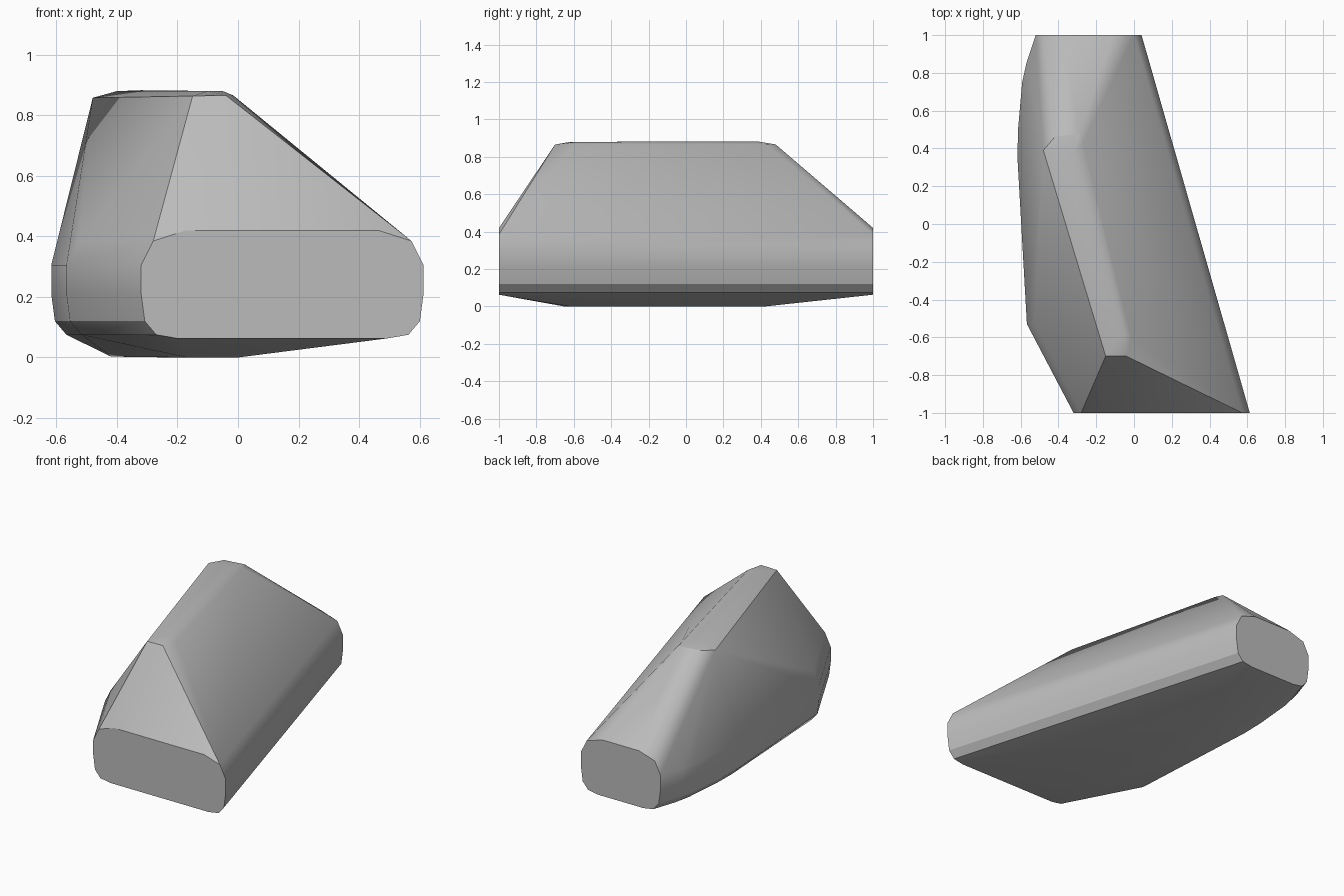
import bpy, bmesh
from math import radians

cube = bpy.data.objects.get("Cube")
if cube:
    bpy.data.objects.remove(cube, do_unlink=True)

# Plain grey finish
grey = bpy.data.materials.new("plain_grey")
grey.use_nodes = True
colour = (0.5, 0.5, 0.5, 1)
grey.diffuse_color = colour
grey.node_tree.nodes["Principled BSDF"].inputs["Base Color"].default_value = colour

# Rounded side wall: (inset from the outline, height)
wall = [(0.15, 0.42), (0.04, 0.385), (0, 0.305), (0, 0.21), (0.012, 0.12), (0.05, 0.075), (0.12, 0.063)]


def wall_points(x, y, inward):
    return [(x + inward * inset, y, z) for inset, z in wall]


points = []
# Flat front and back ends
for y, x_low, x_high in [(-1, -0.32, 0.613), (1, -0.52, 0.04)]:
    points += wall_points(x_low, y, 1) + wall_points(x_high, y, -1)

# Bulging side outline between the ends
for x, y in [(-0.567, -0.53), (-0.617, 0.35), (-0.614, 0.5), (-0.592, 0.75), (-0.57, 0.85)]:
    points += wall_points(x, y, 1)

# Slanted top ridge with softened ends
points += [(-0.15, -0.70, 0.864), (-0.04, -0.70, 0.866), (-0.016, -0.60, 0.866),
           (-0.10, -0.62, 0.88), (-0.05, -0.58, 0.88),
           (-0.48, 0.39, 0.858), (-0.42, 0.46, 0.866), (-0.29, 0.48, 0.866),
           (-0.27, 0.43, 0.868), (-0.40, 0.38, 0.88), (-0.32, 0.38, 0.883)]

# Slanted flat keel
points += [(-0.17, -0.65, 0), (0, -0.62, 0), (-0.42, 0.36, 0.003), (-0.22, 0.42, 0)]

# Wrap one convex skin around the outline
bm = bmesh.new()
for p in points:
    bm.verts.new(p)
hull = bmesh.ops.convex_hull(bm, input=bm.verts)
loose = {g for g in hull["geom_interior"] + hull["geom_unused"] if isinstance(g, bmesh.types.BMVert)}
bmesh.ops.delete(bm, geom=list(loose), context="VERTS")
bmesh.ops.dissolve_limit(bm, angle_limit=radians(0.5), verts=bm.verts, edges=bm.edges)
bmesh.ops.recalc_face_normals(bm, faces=bm.faces)

mesh = bpy.data.meshes.new("wedge_block")
bm.to_mesh(mesh)
bm.free()
mesh.materials.append(grey)
block = bpy.data.objects.new("wedge_block", mesh)
bpy.context.collection.objects.link(block)

# Smooth rounded walls, crisp end rims
bpy.ops.object.select_all(action="DESELECT")
block.select_set(True)
bpy.context.view_layer.objects.active = block
bpy.ops.object.shade_smooth_by_angle(angle=radians(30))
